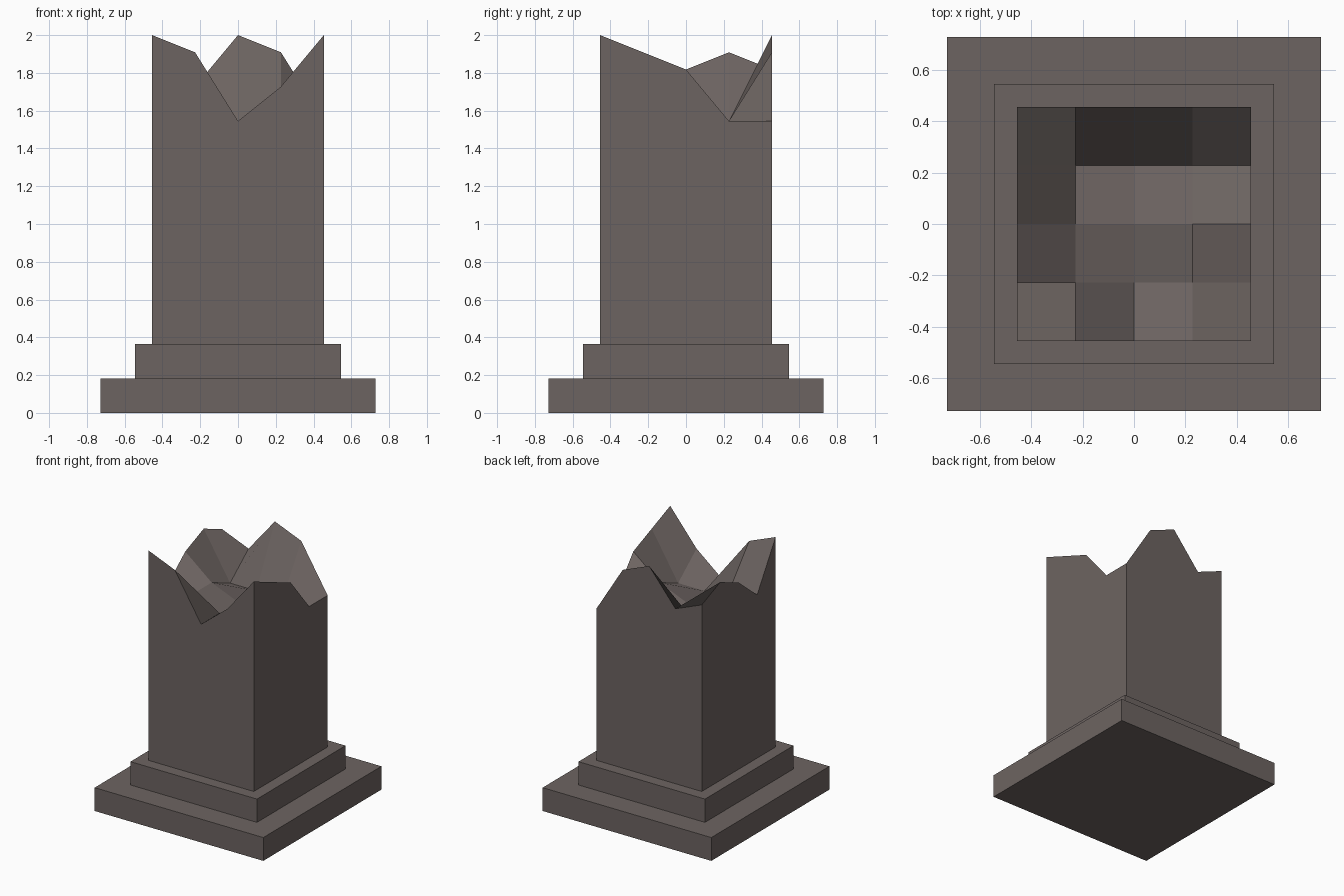
import bpy, bmesh

if "Cube" in bpy.data.objects:
    bpy.data.objects.remove(bpy.data.objects["Cube"])

stone = bpy.data.materials.new("dark_stone")
stone.diffuse_color = (0.152, 0.127, 0.12, 1.0)
stone.use_nodes = True
stone.node_tree.nodes["Principled BSDF"].inputs["Base Color"].default_value = stone.diffuse_color

U = 1 / 11  # model module


def add_object(name, bm):
    bmesh.ops.recalc_face_normals(bm, faces=bm.faces[:])
    mesh = bpy.data.meshes.new(name)
    bm.to_mesh(mesh)
    bm.free()
    mesh.materials.append(stone)
    obj = bpy.data.objects.new(name, mesh)
    bpy.context.collection.objects.link(obj)
    return obj


def slab(name, half, z0, z1):
    bm = bmesh.new()
    bmesh.ops.create_cube(bm, size=1)
    for v in bm.verts:
        v.co = (v.co.x * 2 * half, v.co.y * 2 * half, z1 if v.co.z > 0 else z0)
    return add_object(name, bm)


# stepped plinth
slab("plinth_bottom", 8 * U, 0, 2 * U)
slab("plinth_top", 6 * U, 2 * U, 4 * U)

# broken column: break height in modules above the lowest point, rows front to back
BREAK = ["54025",
         "11004",
         "31013",
         "40000",
         "32540"]
LOW, HALF, N = 17 * U, 5 * U, 5
bm = bmesh.new()
top = [[bm.verts.new((-HALF + 2 * HALF * i / 4, -HALF + 2 * HALF * j / 4,
                      LOW + int(BREAK[j][i]) * U))
        for i in range(N)] for j in range(N)]
for j in range(N - 1):
    for i in range(N - 1):
        bm.faces.new((top[j][i], top[j][i + 1], top[j + 1][i + 1], top[j + 1][i]))

# flat shaft sides, one polygon each, following the broken rim
corners = [bm.verts.new((x * HALF, y * HALF, 4 * U))
           for x, y in ((-1, -1), (1, -1), (1, 1), (-1, 1))]
rims = [top[0],
        [row[-1] for row in top],
        top[-1][::-1],
        [row[0] for row in top][::-1]]
for k, rim in enumerate(rims):
    bm.faces.new([corners[k], corners[(k + 1) % 4]] + rim[::-1])
bm.faces.new(corners[::-1])
add_object("broken_column", bm)
